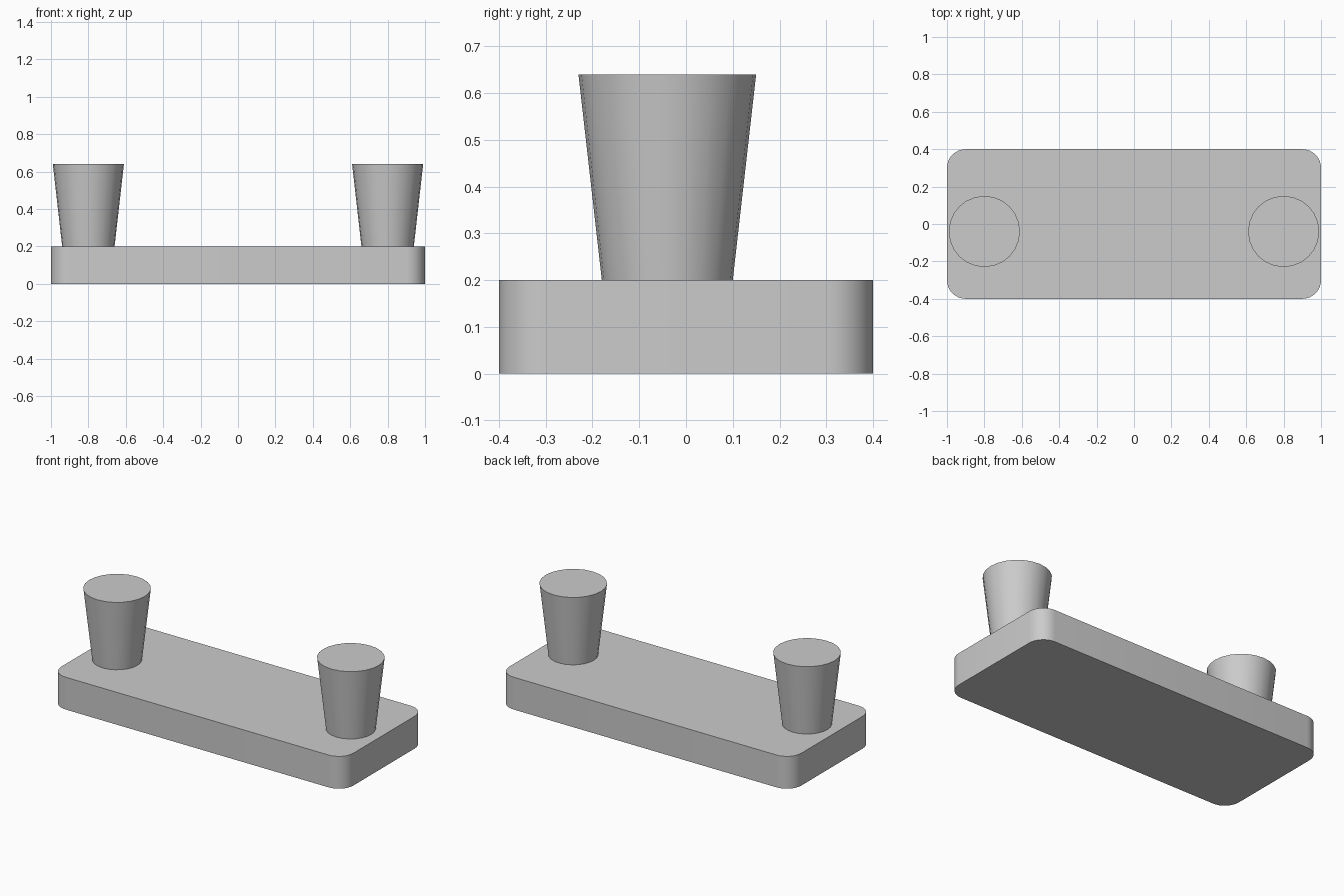
import bpy, bmesh, math
from mathutils import Matrix

if "Cube" in bpy.data.objects:
    bpy.data.objects.remove(bpy.data.objects["Cube"])

grey = bpy.data.materials.new("light grey")
grey.diffuse_color = (0.6, 0.6, 0.6, 1)
grey.use_nodes = True
grey.node_tree.nodes["Principled BSDF"].inputs["Base Color"].default_value = grey.diffuse_color


def finish(name, bm):
    """Turn a bmesh into a smooth-shaded object with sharp rims."""
    bmesh.ops.recalc_face_normals(bm, faces=bm.faces)
    mesh = bpy.data.meshes.new(name)
    bm.to_mesh(mesh)
    bm.free()
    mesh.materials.append(grey)
    obj = bpy.data.objects.new(name, mesh)
    bpy.context.collection.objects.link(obj)
    bpy.ops.object.select_all(action='DESELECT')
    obj.select_set(True)
    bpy.context.view_layer.objects.active = obj
    bpy.ops.object.shade_smooth_by_angle(angle=math.radians(35))
    return obj


# Base plate: box with rounded vertical corners
bm = bmesh.new()
bmesh.ops.create_cube(bm, size=1, matrix=Matrix.Translation((0, 0, 0.1)) @ Matrix.Diagonal((2, 0.8, 0.2, 1)))
uprights = [e for e in bm.edges if abs(e.verts[0].co.z - e.verts[1].co.z) > 0.1]
bmesh.ops.bevel(bm, geom=uprights, offset=0.1, segments=8, profile=0.5, affect='EDGES')
finish("base_plate", bm)

# Two pegs that widen towards the top
for side, x in (("left", -0.8), ("right", 0.8)):
    bm = bmesh.new()
    bmesh.ops.create_cone(bm, cap_ends=True, segments=24, radius1=0.14, radius2=0.19, depth=0.44,
                          matrix=Matrix.Translation((x, -0.04, 0.42)))
    finish(side + "_peg", bm)
